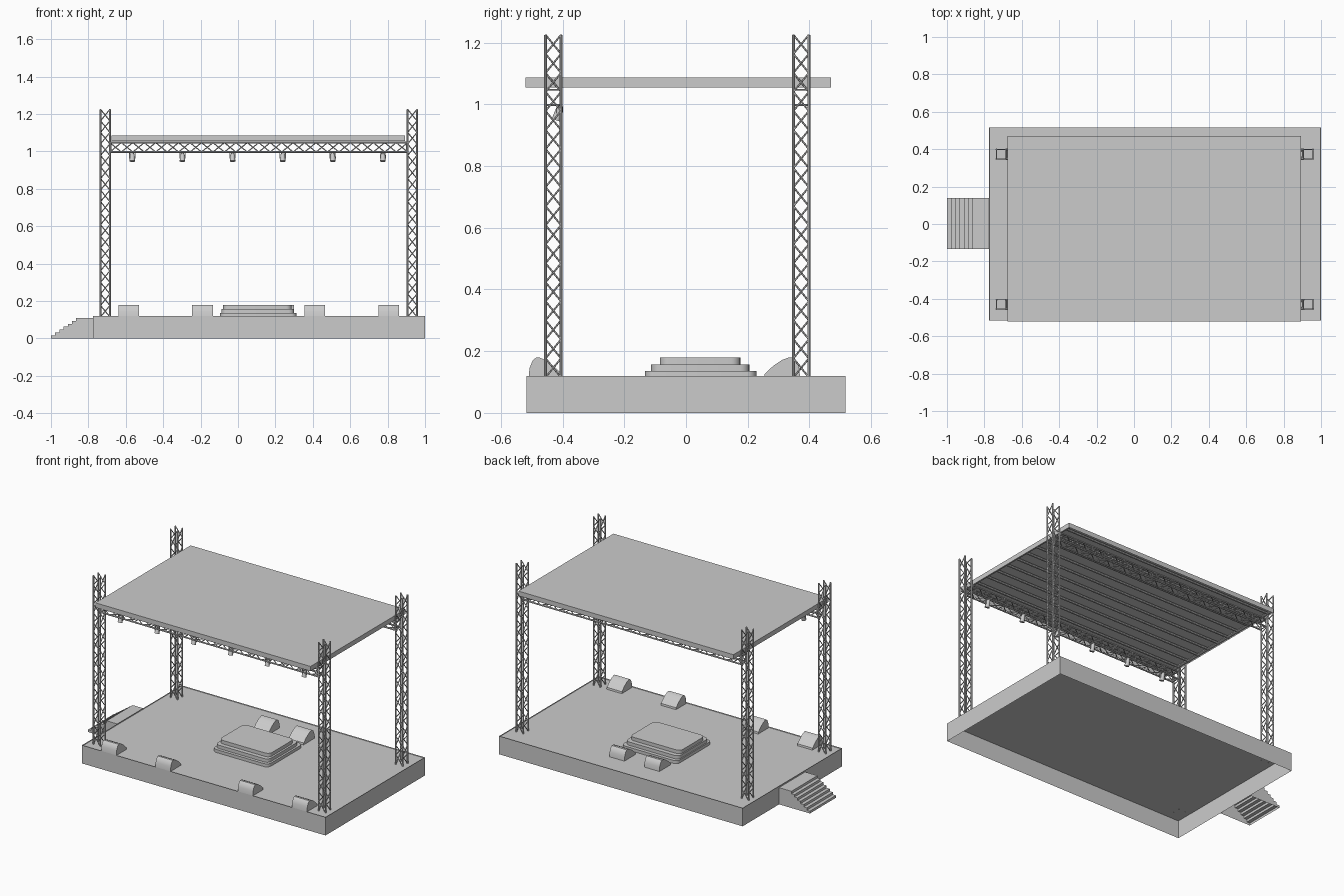
import bpy, bmesh, math
from mathutils import Vector, Matrix

if "Cube" in bpy.data.objects:
    bpy.data.objects.remove(bpy.data.objects["Cube"])


def finish(name, bm, smooth=False):
    me = bpy.data.meshes.new(name)
    bm.to_mesh(me)
    bm.free()
    ob = bpy.data.objects.new(name, me)
    bpy.context.collection.objects.link(ob)
    if smooth:
        bpy.context.view_layer.objects.active = ob
        ob.select_set(True)
        bpy.ops.object.shade_smooth_by_angle(angle=math.radians(35))
        ob.select_set(False)
    return ob


def add_box(bm, lo, hi):
    lo, hi = Vector(lo), Vector(hi)
    m = Matrix.Translation((lo + hi) / 2) @ Matrix.Diagonal((*(hi - lo), 1))
    return bmesh.ops.create_cube(bm, size=1, matrix=m)["verts"]


def add_tube(bm, a, b, r, sides=8, r2=None):
    a, b = Vector(a), Vector(b)
    d = b - a
    m = Matrix.Translation((a + b) / 2) @ d.to_track_quat('Z', 'Y').to_matrix().to_4x4()
    bmesh.ops.create_cone(bm, cap_ends=True, segments=sides, radius1=r,
                          radius2=r if r2 is None else r2, depth=d.length, matrix=m)


def open_box(name, lo, hi, recess=0.0):
    """Shell without a bottom; its lid may sit slightly below the rim."""
    bm = bmesh.new()
    add_box(bm, lo, hi)
    bm.normal_update()
    bmesh.ops.delete(bm, geom=[f for f in bm.faces if f.normal.z < -0.5], context='FACES_ONLY')
    if recess:
        lid = [f for f in bm.faces if f.normal.z > 0.5]
        bmesh.ops.inset_region(bm, faces=lid, thickness=0.003)
        bmesh.ops.translate(bm, verts=lid[0].verts[:], vec=(0, 0, -recess))
    return finish(name, bm)


def extrude_profile(name, pts, y_to_vec, a, b, smooth=False):
    """Sweep a closed 2D profile between two positions."""
    bm = bmesh.new()
    f = bm.faces.new([bm.verts.new(y_to_vec(p, a)) for p in pts])
    g = bmesh.ops.extrude_face_region(bm, geom=[f])["geom"]
    shift = y_to_vec(pts[0], b) - y_to_vec(pts[0], a)
    bmesh.ops.translate(bm, verts=[v for v in g if isinstance(v, bmesh.types.BMVert)], vec=shift)
    bmesh.ops.recalc_face_normals(bm, faces=bm.faces[:])
    return bm if smooth is None else finish(name, bm, smooth)


def truss(name, a, b, u, v, count, half=0.025):
    """Square lattice truss: four chords and zigzag braces on each face."""
    bm = bmesh.new()
    a, b, u, v = Vector(a), Vector(b), Vector(u) * half, Vector(v) * half
    corners = [u + v, v - u, -u - v, u - v]
    for i, c in enumerate(corners):
        n = corners[(i + 1) % 4]
        add_tube(bm, a + c, b + c, 0.005)
        for k in range(count):
            p, q = a.lerp(b, k / count), a.lerp(b, (k + 1) / count)
            s, e = (c, n) if k % 2 else (n, c)
            add_tube(bm, p + s, q + e, 0.003, 6)
        for p in (a.lerp(b, 0.004), a.lerp(b, 0.996)) if abs(u.y) > 0 else ():
            add_tube(bm, p + c, p + n, 0.003, 6)
    return finish(name, bm, True)


# Stage deck: hollow, with a shallow rim
DECK = 0.115
open_box("stage_deck", (-0.775, -0.517, 0), (1.0, 0.517, 0.12), 0.005)

# Side stairs, open underneath
pts = [(-1.0, 0.0)]
n, run, rise = 7, 0.0225, 0.11 / 7
for i in range(n):
    pts += [(-1.0 + i * run, (i + 1) * rise), (-1.0 + (i + 1) * run, (i + 1) * rise)]
pts[-1] = (-0.775, 0.11)
pts.append((-0.775, 0.0))
bm = extrude_profile("stairs", pts, lambda p, y: Vector((p[0], y, p[1])), -0.133, 0.138, None)
bmesh.ops.delete(bm, geom=[f for f in bm.faces
                           if all(abs(w.co.z) < 1e-5 for w in f.verts)], context='FACES_ONLY')
finish("side_stairs", bm)

# Corner towers
for sx, x in (("left", -0.71), ("right", 0.932)):
    for sy, y in (("front", -0.43), ("back", 0.373)):
        truss(f"{sy}_{sx}_tower", (x, y, DECK), (x, y, 1.225), (1, 0, 0), (0, 1, 0), 18)

# Horizontal trusses under the roof
for sy, y in (("front", -0.43), ("back", 0.373)):
    truss(f"{sy}_roof_truss", (-0.685, y, 1.022), (0.907, y, 1.022), (0, 1, 0), (0, 0, 1), 26)

# Roof canopy with battens inside
open_box("roof_canopy", (-0.675, -0.52, 1.055), (0.893, 0.47, 1.086))
bm = bmesh.new()
for i in range(11):
    y = -0.48 + i * 0.091
    add_tube(bm, (-0.673, y, 1.066), (0.891, y, 1.066), 0.008)
for x in (-0.665, 0.883):
    add_tube(bm, (x, -0.518, 1.064), (x, 0.468, 1.064), 0.007)
finish("roof_battens", bm, True)

# Spotlights on the front truss
bm = bmesh.new()
for i in range(6):
    x = -0.565 + i * 0.268
    add_tube(bm, (x, -0.409, 0.984), (x, -0.421, 0.948), 0.012, 16, 0.015)
    add_tube(bm, (x, -0.405, 0.995), (x, -0.409, 0.984), 0.007, 16, 0.012)
    for s in (-1, 1):
        add_box(bm, (x + s * 0.015 - 0.0015, -0.419, 0.962), (x + s * 0.015 + 0.0015, -0.411, 0.996))
    add_box(bm, (x - 0.0165, -0.419, 0.993), (x + 0.0165, -0.411, 0.997))
finish("spotlights", bm, True)

# Floor monitors, sloped towards the performers
wedge = [(-0.51, DECK), (-0.507, 0.145), (-0.497, 0.17), (-0.486, 0.179), (-0.474, 0.179),
         (-0.455, 0.171), (-0.43, 0.153), (-0.404, 0.127), (-0.402, DECK)]
back_wedge = [(-y * 1.08 - 0.181, z) for y, z in wedge]
for group, prof, xs in (("front", wedge, (-0.585, -0.19, 0.41, 0.805)),
                        ("back", back_wedge, (-0.01, 0.245))):
    for i, x in enumerate(xs):
        extrude_profile(f"{group}_monitor_{i + 1}", prof,
                        lambda p, k: Vector((k, p[0], p[1])), x - 0.055, x + 0.055, True)

# Central podium: three rounded tiers
for name, x0, x1, y0, y1, z0, z1 in (
        ("podium_bottom", -0.095, 0.313, -0.133, 0.228, DECK, 0.135),
        ("podium_middle", -0.088, 0.30, -0.113, 0.205, 0.135, 0.157),
        ("podium_top", -0.08, 0.287, -0.085, 0.176, 0.157, 0.18)):
    r, outline = 0.03, []
    for j, (cx, cy) in enumerate(((x1 - r, y1 - r), (x0 + r, y1 - r), (x0 + r, y0 + r), (x1 - r, y0 + r))):
        for k in range(6):
            t = math.radians(90 * j + 18 * k)
            outline.append((cx + r * math.cos(t), cy + r * math.sin(t)))
    extrude_profile(name, outline, lambda p, z: Vector((p[0], p[1], z)), z0, z1, True)
